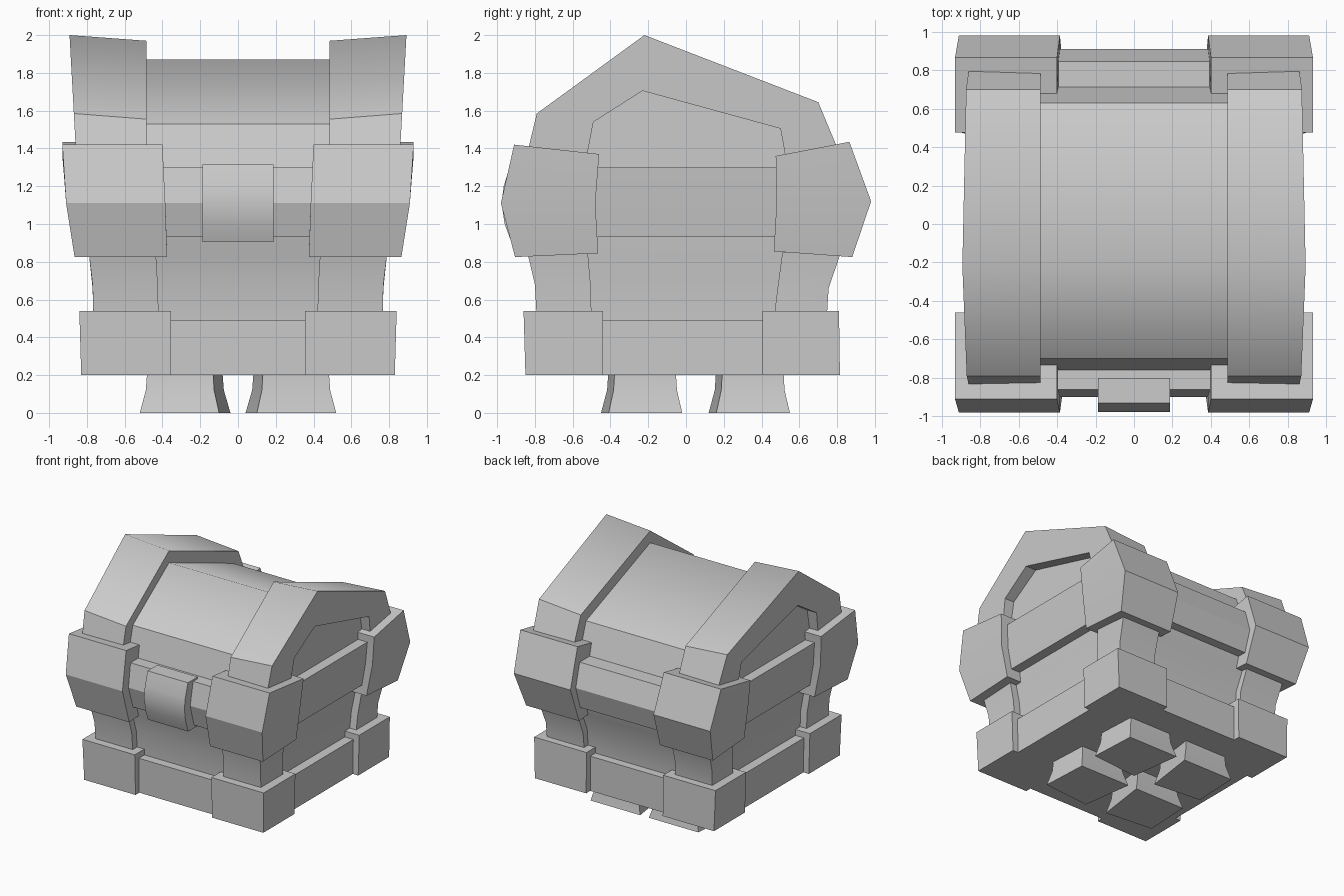
import bpy, bmesh
from math import radians

cube = bpy.data.objects.get("Cube")
if cube:
    bpy.data.objects.remove(cube, do_unlink=True)

GREY = (0.6, 0.6, 0.6, 1)
grey = bpy.data.materials.new("plain grey")
grey.use_nodes = True
grey.diffuse_color = GREY
grey.node_tree.nodes["Principled BSDF"].inputs["Base Color"].default_value = GREY


def loft(name, loops, mirror=False, soft_ridge=None):
    """Skin a list of equal point loops, cap both ends, shade smooth with sharp edges."""
    bm = bmesh.new()
    rows = [[bm.verts.new(p) for p in loop] for loop in loops]
    n = len(rows[0])
    for a, b in zip(rows, rows[1:]):
        for i in range(n):
            j = (i + 1) % n
            bm.faces.new((a[i], a[j], b[j], b[i]))
    bm.faces.new(rows[0])
    bm.faces.new(rows[-1])
    bmesh.ops.recalc_face_normals(bm, faces=bm.faces)
    mesh = bpy.data.meshes.new(name)
    bm.to_mesh(mesh)
    bm.free()
    mesh.materials.append(grey)
    obj = bpy.data.objects.new(name, mesh)
    bpy.context.collection.objects.link(obj)
    if mirror:
        obj.modifiers.new("Mirror", 'MIRROR')
    bpy.ops.object.select_all(action='DESELECT')
    obj.select_set(True)
    bpy.context.view_layer.objects.active = obj
    bpy.ops.object.shade_smooth_by_angle(angle=radians(25))
    if soft_ridge is not None:
        for e in mesh.edges:
            if all(abs(mesh.vertices[v].co.y - soft_ridge) < 0.005 for v in e.vertices):
                e.use_edge_sharp = False
    return obj


def ring(x0, x1, y0, y1, z, drop=0):
    """Level rectangle; drop lowers its y1 edge."""
    return [(x0, y0, z), (x1, y0, z), (x1, y1, z - drop), (x0, y1, z - drop)]


def across(profile, x, dz=0):
    return [(x, y, z + dz) for y, z in profile]


# Feet: slightly skewed, flaring towards the floor
FOOT = [(0.10, -0.45), (0.52, -0.41), (0.50, -0.02), (0.04, -0.02)]
for name, shift in (("front_feet", 0), ("back_feet", 0.57)):
    loft(name, [[(0.29 + (x - 0.29) * s, -0.22 + (y + 0.22) * s + shift, z) for x, y in FOOT]
                for s, z in ((1, 0), (0.86, 0.12), (0.83, 0.22))], mirror=True)

# Base plinth, concave body and projecting rim
loft("base", [ring(-x, x, y0, y1, z) for x, y0, y1, z in (
    (0.78, -0.80, 0.76, 0.2), (0.785, -0.805, 0.76, 0.49))])
loft("body", [ring(-x, x, y0, y1, z) for x, y0, y1, z in (
    (0.705, -0.73, 0.69, 0.45), (0.71, -0.74, 0.70, 0.68),
    (0.73, -0.78, 0.76, 0.83), (0.74, -0.81, 0.79, 0.95))])
loft("rim", [ring(-x, x, y0, y1, z) for x, y0, y1, z in (
    (0.82, -0.85, 0.86, 0.93), (0.845, -0.90, 0.91, 1.11), (0.865, -0.86, 0.845, 1.3))])

# Corner pieces: base block, post and guard, for front and back
loft("front_base_corners", [ring(0.355, 0.83, -0.85, -0.44, 0.2),
                            ring(0.355, 0.84, -0.86, -0.44, 0.54)], mirror=True)
loft("back_base_corners", [ring(0.355, 0.83, 0.815, 0.405, 0.2),
                           ring(0.355, 0.84, 0.81, 0.405, 0.54)], mirror=True)
loft("front_posts", [ring(0.42, 0.765, -0.79, -0.50, 0.5),
                     ring(0.425, 0.77, -0.80, -0.505, 0.68),
                     ring(0.435, 0.79, -0.84, -0.52, 0.85)], mirror=True)
loft("back_posts", [ring(0.42, 0.765, 0.745, 0.465, 0.5),
                    ring(0.425, 0.77, 0.755, 0.485, 0.66),
                    ring(0.435, 0.79, 0.82, 0.51, 0.85)], mirror=True)
loft("front_guards", [ring(0.375, 0.865, -0.905, -0.465, 0.825, -0.02),
                      ring(0.385, 0.91, -0.98, -0.48, 1.11),
                      ring(0.40, 0.93, -0.91, -0.46, 1.42, 0.05)], mirror=True)
loft("back_guards", [ring(0.375, 0.865, 0.88, 0.465, 0.825, -0.03),
                     ring(0.385, 0.91, 0.98, 0.48, 1.12),
                     ring(0.40, 0.93, 0.865, 0.475, 1.435, 0.075)], mirror=True)

# Lock plate
loft("lock_plate", [ring(-0.187, 0.187, y, -0.80, z) for y, z in (
    (-0.925, 0.905), (-0.96, 1.0), (-0.977, 1.11), (-0.965, 1.2), (-0.93, 1.315))])

# Lid centre
LID = [(-0.77, 1.25), (-0.70, 1.53), (-0.22, 1.87), (0.63, 1.54), (0.73, 1.25)]
loft("lid", [across(LID, -0.52), across(LID, 0.52)], soft_ridge=-0.22)

# Lid end bands: peaked frames with a recessed end panel
OUTER = [(-0.87, 1.25), (-0.79, 1.585), (-0.22, 2.0), (0.70, 1.645), (0.865, 1.25)]
INNER = [(-0.54, 1.28), (-0.49, 1.54), (-0.23, 1.705), (0.50, 1.505), (0.54, 1.28)]


def leaning(profile):
    """Outer side of a band, leaning outwards with height."""
    return [(0.86 + (z - 1.42) * 0.055, y, z) for y, z in profile]


loft("lid_bands", [across(OUTER, 0.485, -0.03), leaning(OUTER), leaning(INNER),
                   across(INNER, 0.78)], mirror=True, soft_ridge=-0.22)
